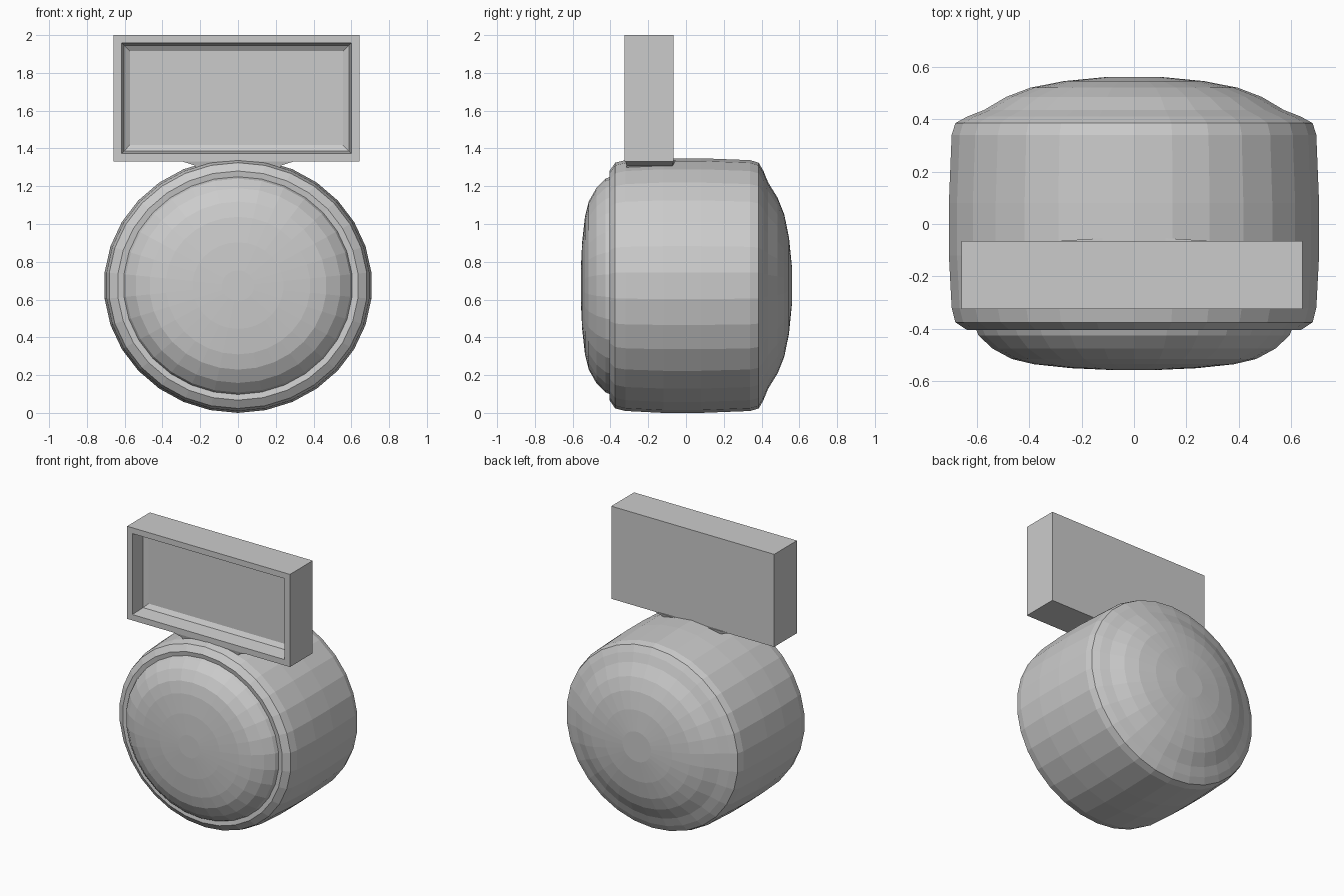
import bpy, bmesh, math

if "Cube" in bpy.data.objects:
    bpy.data.objects.remove(bpy.data.objects["Cube"])

grey = bpy.data.materials.new("plain_grey")
grey.diffuse_color = (0.6, 0.6, 0.6, 1)
grey.use_nodes = True
grey.node_tree.nodes["Principled BSDF"].inputs["Base Color"].default_value = grey.diffuse_color


def finish(name, bm):
    bmesh.ops.recalc_face_normals(bm, faces=bm.faces[:])
    me = bpy.data.meshes.new(name)
    bm.to_mesh(me)
    bm.free()
    me.materials.append(grey)
    ob = bpy.data.objects.new(name, me)
    bpy.context.collection.objects.link(ob)
    return ob


def loft(bm, rings):
    """Bridge equal-length rings of points and cap both ends."""
    loops = [[bm.verts.new(p) for p in ring] for ring in rings]
    n = len(loops[0])
    for a, b in zip(loops, loops[1:]):
        for i in range(n):
            j = (i + 1) % n
            bm.faces.new((a[i], a[j], b[j], b[i]))
    bm.faces.new(loops[0])
    bm.faces.new(loops[-1])


# Barrel body: profile (y, radius) turned about the y axis, slightly wide,
# with domed ends and a shallow groove round the front disc
SEGMENTS = 30
CENTRE_Z, WIDE, TALL = 0.674, 0.71, 0.674
profile = [(-0.557, 0.12), (-0.55, 0.34), (-0.535, 0.54), (-0.515, 0.66),
           (-0.475, 0.765), (-0.425, 0.84), (-0.40, 0.855), (-0.405, 0.90),
           (-0.375, 0.965), (-0.32, 0.985), (-0.12, 1.0), (0.08, 1.0),
           (0.34, 0.985), (0.385, 0.965), (0.41, 0.90), (0.435, 0.81),
           (0.485, 0.69), (0.52, 0.56), (0.545, 0.38), (0.56, 0.16)]
bm = bmesh.new()
loft(bm, [[(WIDE * r * math.sin(2 * math.pi * i / SEGMENTS), y,
            CENTRE_Z + TALL * r * math.cos(2 * math.pi * i / SEGMENTS))
           for i in range(SEGMENTS)] for y, r in profile])
finish("barrel_body", bm)

# Tray: a box open to the front, with a tapered recess
X0, X1, Z0, Z1 = -0.658, 0.642, 1.332, 2.0


def rect(y, inset):
    return [(X0 + inset, y, Z0 + inset), (X1 - inset, y, Z0 + inset),
            (X1 - inset, y, Z1 - inset), (X0 + inset, y, Z1 - inset)]


bm = bmesh.new()
loft(bm, [rect(-0.065, 0), rect(-0.325, 0), rect(-0.325, 0.042),
          rect(-0.22, 0.055), rect(-0.20, 0.085)])
finish("display_tray", bm)

# Neck: flared fillet between barrel and tray
bm = bmesh.new()
loft(bm, [[(-w, y0, z), (w, y0, z), (w, y1, z), (0, y1 + 0.02, z), (-w, y1, z)]
          for w, y0, y1, z in [(0.20, -0.31, -0.08, 1.27),
                               (0.23, -0.315, -0.07, 1.31),
                               (0.31, -0.322, -0.066, 1.336)]])
finish("neck", bm)
